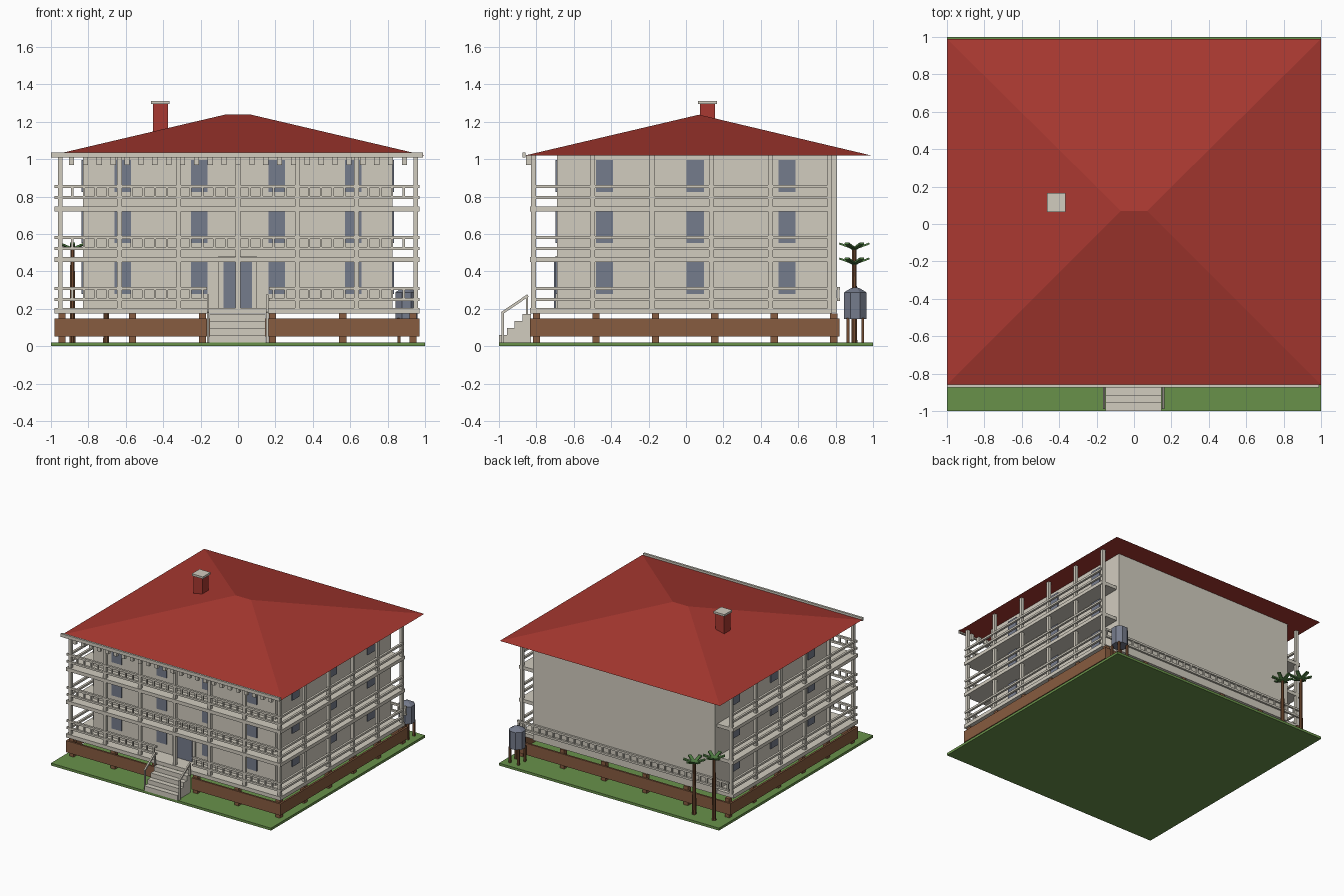
import bpy, bmesh, math
from mathutils import Matrix, Vector

if "Cube" in bpy.data.objects:
    bpy.data.objects.remove(bpy.data.objects["Cube"])


def material(name, srgb):
    m = bpy.data.materials.new(name)
    m.diffuse_color = [((c + 0.055) / 1.055) ** 2.4 for c in srgb] + [1]
    m.use_nodes = True
    m.node_tree.nodes["Principled BSDF"].inputs["Base Color"].default_value = m.diffuse_color
    return m


CREAM = material("cream paint", (0.82, 0.80, 0.75))
RED = material("red roofing", (0.66, 0.22, 0.19))
GREEN = material("grass green", (0.41, 0.57, 0.29))
SLATE = material("slate blue", (0.46, 0.485, 0.55))
BROWN = material("brown timber", (0.53, 0.36, 0.25))
BARK = material("dark bark", (0.44, 0.29, 0.19))
LEAF = material("leaf green", (0.31, 0.49, 0.26))


def finish(name, bm, mat):
    bmesh.ops.recalc_face_normals(bm, faces=bm.faces)
    me = bpy.data.meshes.new(name)
    bm.to_mesh(me)
    bm.free()
    me.materials.append(mat)
    ob = bpy.data.objects.new(name, me)
    bpy.context.collection.objects.link(ob)
    return ob


def boxes(name, mat, spans):
    """One object from (x0, x1, y0, y1, z0, z1) boxes."""
    bm = bmesh.new()
    for x0, x1, y0, y1, z0, z1 in spans:
        mtx = Matrix.Translation(((x0 + x1) / 2, (y0 + y1) / 2, (z0 + z1) / 2))
        mtx = mtx @ Matrix.Diagonal((x1 - x0, y1 - y0, z1 - z0, 1))
        bmesh.ops.create_cube(bm, size=1, matrix=mtx)
    return finish(name, bm, mat)


def post(x, y, z0, z1, w):
    return (x - w / 2, x + w / 2, y - w / 2, y + w / 2, z0, z1)


def steps(a, b, n):
    return [a + (b - a) * i / (n - 1) for i in range(n)]


# Ground and house body
boxes("lawn", GREEN, [(-1, 1, -1, 1, 0, 0.02)])
boxes("house_walls", CREAM, [(-0.83, 0.825, -0.69, 0.807, 0.18, 1.02)])

# Hipped roof with a short ridge, closed underneath
bm = bmesh.new()
eave = [bm.verts.new(p) for p in
        [(-1, -0.86, 1.02), (1, -0.86, 1.02), (1, 0.99, 1.02), (-1, 0.99, 1.02)]]
r0, r1 = bm.verts.new((-0.07, 0.07, 1.238)), bm.verts.new((0.07, 0.07, 1.238))
a, b, c, d = eave
for f in [(a, b, r1, r0), (b, c, r1), (c, d, r0, r1), (d, a, r0), (d, c, b, a)]:
    bm.faces.new(f)
finish("roof", bm, RED)
boxes("front_gutter", CREAM, [(-1, 0.99, -0.875, -0.858, 1.01, 1.037)])
boxes("chimney", RED, [(-0.455, -0.375, 0.075, 0.155, 1.10, 1.295)])
boxes("chimney_cap", CREAM, [(-0.465, -0.365, 0.065, 0.165, 1.295, 1.312)])

# Gallery floors around the front and both sides
slabs = [(-0.98, 0.97, -0.835, 0.78, 0.174, 0.204)]
for z in (0.45, 0.72):
    slabs += [(-0.98, 0.97, -0.835, -0.68, z, z + 0.028),
              (-0.98, -0.82, -0.68, 0.78, z, z + 0.028),
              (0.82, 0.97, -0.68, 0.78, z, z + 0.028)]
boxes("gallery_floors", CREAM, slabs)

# Gallery posts
FRONT_X = steps(-0.95, 0.95, 7)
SIDE_Y = steps(-0.815, 0.768, 6)
cols = [post(x, -0.815, 0.2, 1.02, 0.025) for x in FRONT_X]
cols += [post(x, y, 0.2, 1.02, 0.025) for x in (-0.95, 0.95) for y in SIDE_Y[1:]]
boxes("gallery_posts", CREAM, cols)

# Railings: two bars per storey, balusters on the front and ground-floor back
rails, balusters = [], []
for i, z in enumerate((0.19, 0.4625, 0.735)):
    lo, hi = z + 0.06, z + 0.118
    runs = [(-0.98, -0.165), (0.165, 0.97)] if i == 0 else [(-0.98, 0.97)]
    for zc in (lo, hi):
        for x0, x1 in runs:
            rails.append((x0, x1, -0.83, -0.812, zc - 0.008, zc + 0.008))
        for x in (-0.96, 0.96):
            rails.append((x - 0.009, x + 0.009, -0.83, 0.77, zc - 0.008, zc + 0.008))
        if i == 0:
            rails.append((-0.96, 0.96, 0.808, 0.824, zc - 0.008, zc + 0.008))
    for x in steps(-0.95, 0.95, 31):
        if i > 0 or abs(x) > 0.165:
            balusters.append((x - 0.006, x + 0.006, -0.827, -0.815, lo, hi))
        if i == 0:
            balusters.append((x - 0.006, x + 0.006, 0.81, 0.822, lo, hi))
boxes("gallery_rails", CREAM, rails)
boxes("balusters", CREAM, balusters)
boxes("eave_brackets", CREAM,
      [(x - 0.014, x + 0.014, -0.855, -0.83, 0.97, 1.02) for x in steps(-0.89, 0.89, 25)])

# Windows on the front and both sides
panes = []
for z in (0.28, 0.552, 0.825):
    for x in (-0.615, -0.207, 0.207, 0.615):
        panes.append((x - 0.044, x + 0.044, -0.698, -0.689, z, z + 0.17))
    for y in (-0.435, 0.05, 0.54):
        panes.append((0.824, 0.833, y - 0.046, y + 0.046, z, z + 0.17))
        panes.append((-0.838, -0.829, y - 0.046, y + 0.046, z, z + 0.17))
boxes("windows", SLATE, panes)

# Front door
boxes("door_frame", CREAM, [(-0.105, 0.1, -0.699, -0.685, 0.2, 0.482)])
boxes("front_door", SLATE, [(-0.078, 0.074, -0.706, -0.698, 0.204, 0.455)])

# Foundation piers and timber skirt
piers = [post(x, y, 0.02, 0.176, 0.038) for x in steps(-0.94, 0.935, 6) for y in (-0.80, 0.79)]
piers += [post(x, y, 0.02, 0.176, 0.038) for x in (-0.94, 0.935) for y in steps(-0.80, 0.79, 6)[1:-1]]
boxes("foundation_piers", BROWN, piers)
Z = (0.052, 0.147)
boxes("foundation_skirt", BROWN, [
    (-0.98, -0.168, -0.835, -0.82, *Z), (0.163, 0.97, -0.835, -0.82, *Z),
    (-0.98, 0.97, 0.807, 0.822, *Z),
    (-0.98, -0.965, -0.82, 0.807, *Z), (0.955, 0.97, -0.82, 0.807, *Z)])

# Front steps with sloping handrails
boxes("front_steps", CREAM, [(-0.152, 0.148, -1 + 0.042 * i, -0.958 + 0.042 * i if i < 3 else -0.83,
                              0.02, 0.06 + 0.037 * i) for i in range(4)])
bm = bmesh.new()
for x in (-0.16, 0.156):
    for y, z0, z1 in ((-0.98, 0.02, 0.18), (-0.85, 0.17, 0.268)):
        bmesh.ops.create_cube(bm, size=1, matrix=Matrix.Translation((x, y, (z0 + z1) / 2))
                              @ Matrix.Diagonal((0.012, 0.012, z1 - z0, 1)))
    dy, dz = 0.13, 0.088
    bmesh.ops.create_cube(bm, size=1, matrix=Matrix.Translation((x, -0.915, 0.224))
                          @ Matrix.Rotation(math.atan2(dz, dy), 4, 'X')
                          @ Matrix.Diagonal((0.012, math.hypot(dy, dz) + 0.012, 0.014, 1)))
finish("step_handrails", bm, CREAM)


def lathe(bm, x, y, sections, sides):
    """Stack of cone segments given as (radius, z)."""
    for (ra, za), (rb, zb) in zip(sections, sections[1:]):
        mtx = Matrix.Translation((x, y, (za + zb) / 2)) @ Matrix.Rotation(math.pi / sides, 4, 'Z')
        bmesh.ops.create_cone(bm, cap_ends=True, segments=sides, radius1=ra, radius2=rb,
                              depth=zb - za, matrix=mtx)


# Water tank on timber legs
TX, TY = 0.9, 0.905
bm = bmesh.new()
lathe(bm, TX, TY, [(0.064, 0.145), (0.064, 0.288), (0.03, 0.308), (0.01, 0.314)], 8)
finish("water_tank", bm, SLATE)
boxes("tank_legs", BARK, [post(TX + sx, TY + sy, 0.02, 0.15, 0.016)
                          for sx in (-0.04, 0.04) for sy in (-0.04, 0.04)])

# Two palm trees with upturned fronds
for name, x, top in (("tall_palm", -0.885, 0.52), ("short_palm", -0.705, 0.44)):
    bm = bmesh.new()
    lathe(bm, x, 0.9, [(0.017, 0.02), (0.012, top)], 8)
    finish(name + "_trunk", bm, BARK)
    bm = bmesh.new()
    for k in range(6):
        mtx = (Matrix.Translation((x, 0.9, top)) @ Matrix.Rotation(k * math.pi / 3 + math.pi / 6, 4, 'Z')
               @ Matrix.Rotation(-0.35, 4, 'Y') @ Matrix.Translation((0.043, 0, 0))
               @ Matrix.Diagonal((0.086, 0.026, 0.01, 1)))
        bmesh.ops.create_cube(bm, size=1, matrix=mtx)
    finish(name + "_fronds", bm, LEAF)
